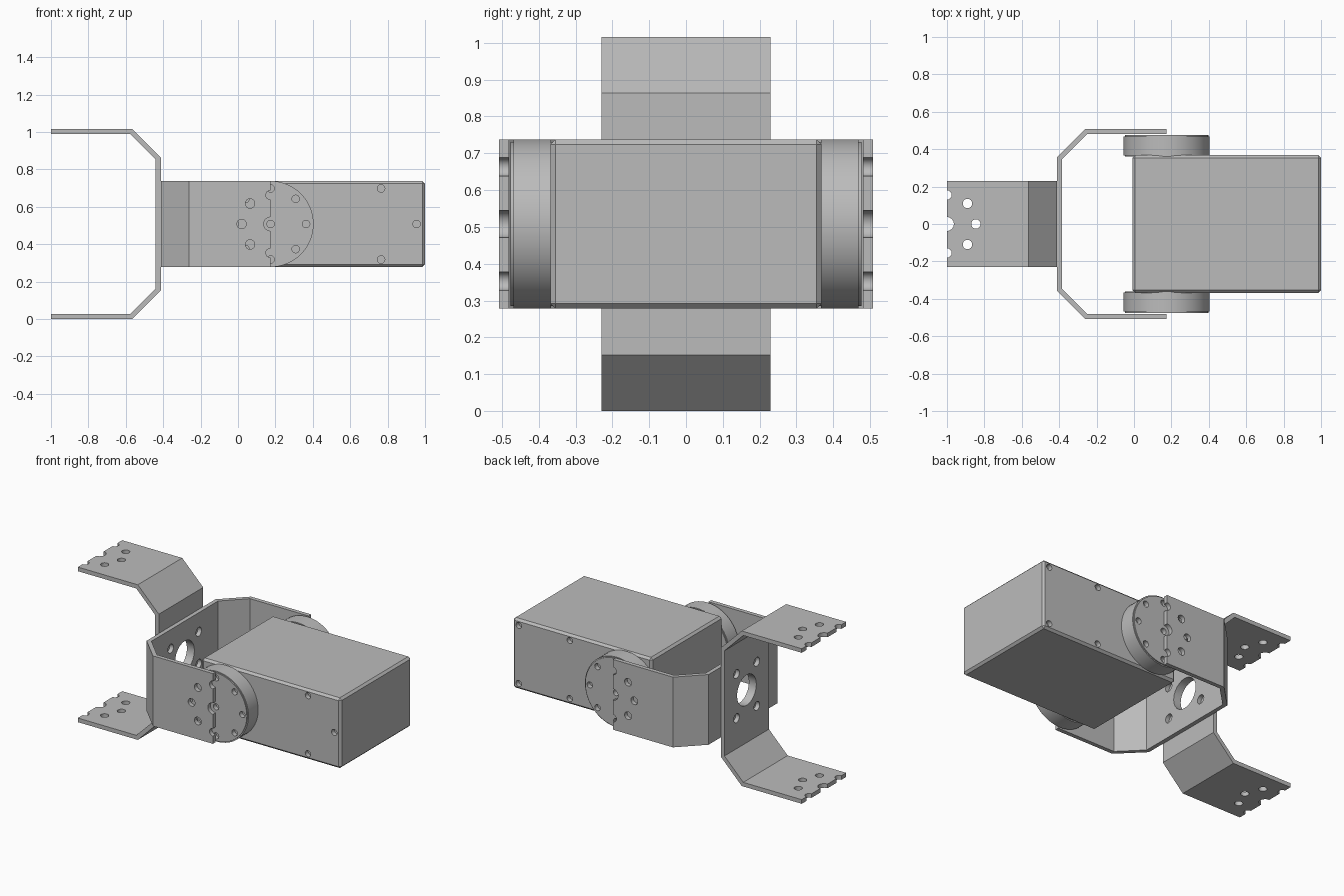
import bpy, bmesh, math
from mathutils import Matrix, Vector

cube = bpy.data.objects.get("Cube")
if cube:
    bpy.data.objects.remove(cube, do_unlink=True)

grey = bpy.data.materials.new("metal_grey")
grey.use_nodes = True
GREY = (0.5, 0.5, 0.5, 1)
grey.diffuse_color = GREY
grey.node_tree.nodes["Principled BSDF"].inputs["Base Color"].default_value = GREY

MID = 0.508      # height of the joint axis
WEB = -0.413     # plane where the two brackets meet
AXIS = 0.174     # x of the joint axis
ARM = 0.587      # bracket arm length
HALF = 0.23      # half width of the bracket strip
SHEET = 0.027


def make_object(name, bm):
    mesh = bpy.data.meshes.new(name)
    bmesh.ops.recalc_face_normals(bm, faces=bm.faces)
    bm.to_mesh(mesh)
    bm.free()
    mesh.materials.append(grey)
    obj = bpy.data.objects.new(name, mesh)
    bpy.context.collection.objects.link(obj)
    return obj


def add_cylinder(bm, centre, axis, radius, depth, sides=24):
    turn = Vector((0, 0, 1)).rotation_difference(Vector(axis)).to_matrix().to_4x4()
    return bmesh.ops.create_cone(bm, cap_ends=True, segments=sides, radius1=radius,
                                 radius2=radius, depth=depth,
                                 matrix=Matrix.Translation(centre) @ turn)


def drill(obj, holes):
    """Cut holes given as (centre, axis, radius, depth)."""
    bm = bmesh.new()
    for hole in holes:
        add_cylinder(bm, *hole)
    cutter = make_object("hole_cutter", bm)
    cutter.hide_render = True
    mod = obj.modifiers.new("holes", 'BOOLEAN')
    mod.object = cutter
    mod.solver = 'EXACT'
    finish(obj)
    bpy.data.objects.remove(cutter, do_unlink=True)


def finish(obj):
    bpy.ops.object.select_all(action='DESELECT')
    bpy.context.view_layer.objects.active = obj
    obj.select_set(True)
    for mod in list(obj.modifiers):
        bpy.ops.object.modifier_apply(modifier=mod.name)
    bpy.ops.object.shade_smooth_by_angle(angle=math.radians(30))


def ring(radius, count, start=0):
    for i in range(count):
        a = start + i * math.tau / count
        yield radius * math.cos(a), radius * math.sin(a)


def bracket(name, matrix):
    """Bent sheet: x runs along the arms, y across the opening, z over the width."""
    bend, span = 0.152, MID
    inset = SHEET * math.tan(math.pi / 8)
    outer = [(ARM, span), (bend, span), (0, span - bend)]
    inner = [(ARM, span - SHEET), (bend + inset, span - SHEET),
             (SHEET, span - bend - inset)]
    flip = lambda pts: [(x, -y) for x, y in reversed(pts)]
    outline = outer + flip(outer) + inner_path(inner, flip)
    bm = bmesh.new()
    face = bm.faces.new([bm.verts.new((x, y, -HALF)) for x, y in outline])
    side = bmesh.ops.extrude_face_region(bm, geom=[face])
    bmesh.ops.translate(bm, vec=(0, 0, 2 * HALF),
                        verts=[v for v in side["geom"] if isinstance(v, bmesh.types.BMVert)])
    obj = make_object(name, bm)

    # Horn pattern on both arms, then the web openings
    holes = [((ARM, 0, 0), (0, 1, 0), 0.037, 1.2)]
    holes += [((ARM + x, 0, z), (0, 1, 0), 0.025, 1.2) for x, z in ring(0.155, 8)]
    holes.append(((0, 0, 0), (1, 0, 0), 0.1, 0.2))
    long_side, short_side = (0.145, 0.105)
    holes += [((0, sy * long_side, sz * short_side), (1, 0, 0), 0.029, 0.2)
              for sy in (-1, 1) for sz in (-1, 1)]
    drill(obj, holes)
    obj.data.transform(matrix)
    obj.data.update()


def inner_path(inner, flip):
    # Return from the lower arm tip to the upper one along the inside
    return list(reversed(inner + flip(inner)))


place = Matrix.Translation((WEB, 0, MID))
bracket("joint_bracket", place)
bracket("mount_bracket", place @ Matrix.Rotation(math.pi, 4, 'Z')
        @ Matrix.Rotation(math.pi / 2, 4, 'X'))

# Motor housing with chamfered edges and blind screw holes
bm = bmesh.new()
left, right, half_depth = -0.008, 1.0, 0.368
bmesh.ops.create_cube(bm, size=1, matrix=Matrix.Translation(((left + right) / 2, 0, MID))
                      @ Matrix.Diagonal((right - left, 2 * half_depth, 2 * HALF, 1)))
bmesh.ops.bevel(bm, geom=bm.edges[:], offset=0.014, segments=1, affect='EDGES')
housing = make_object("motor_housing", bm)
SCREW, UP = 0.02, 0.19
front = [(0.955, 0), (0.765, UP), (0.765, -UP)]
back = [(x, z) for x in (0.955, 0.585) for z in (UP, -UP)]
drill(housing, [((x, s * half_depth, MID + z), (0, 1, 0), SCREW, 0.06)
                for s, spots in ((-1, front), (1, back)) for x, z in spots])

# Rotating horn discs on both sides of the housing
for name, s in (("front_horn", -1), ("back_horn", 1)):
    bm = bmesh.new()
    inside, outside = 0.36, 0.476
    add_cylinder(bm, (AXIS, s * (inside + outside) / 2, MID), (0, 1, 0),
                 HALF, outside - inside, 64)
    rims = [e for e in bm.edges if abs(e.verts[0].co.y - e.verts[1].co.y) < 0.001]
    bmesh.ops.bevel(bm, geom=rims, offset=0.007, segments=2, affect='EDGES')
    horn = make_object(name, bm)
    spots = [(0, 0)] + list(ring(UP, 8))
    drill(horn, [((AXIS + x, s * outside, MID + z), (0, 1, 0), SCREW, 0.06)
                 for x, z in spots])
